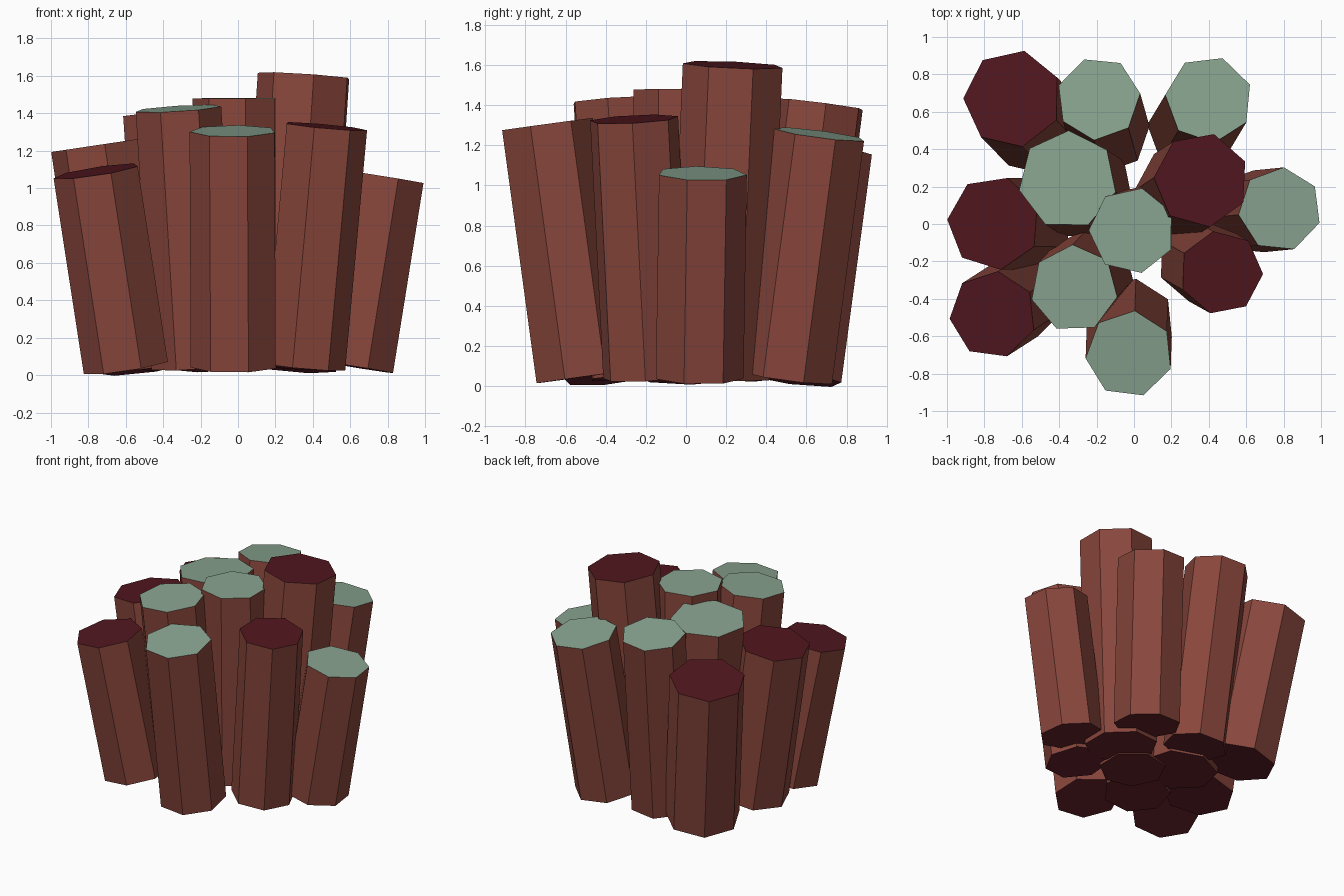
import bpy, bmesh
from math import radians, cos, sin, pi
from mathutils import Vector

if "Cube" in bpy.data.objects:
    bpy.data.objects.remove(bpy.data.objects["Cube"])

SIDES = 7
BASE_Z = 0.045   # height of every column's base centre
SPLAY = 0.26     # outward lean per unit of distance from the middle


def material(name, rgb):
    m = bpy.data.materials.new(name)
    m.diffuse_color = (*rgb, 1)
    m.use_nodes = True
    m.node_tree.nodes["Principled BSDF"].inputs["Base Color"].default_value = m.diffuse_color
    return m


ROCK = material("red_rock", (0.25, 0.062, 0.045))
BASE = material("dark_red_base", (0.13, 0.016, 0.024))
DARK = material("dark_top", (0.08, 0.008, 0.013))
GREEN = material("lichen_top", (0.25, 0.37, 0.28))


def column(name, x, y, top_z, radius, phase, cap):
    """Seven-sided prism leaning away from the middle, ends square to its axis."""
    top = Vector((x, y, top_z))
    shrink = 1 / (1 + SPLAY * (top_z - BASE_Z))
    bottom = Vector((x * shrink, y * shrink, BASE_Z))
    turn = Vector((0, 0, 1)).rotation_difference((top - bottom).normalized())
    ring = []
    for i in range(SIDES):
        a = radians(phase) + 2 * pi * i / SIDES
        ring.append(turn @ Vector((radius * cos(a), radius * sin(a), 0)))

    bm = bmesh.new()
    low = [bm.verts.new(bottom + p) for p in ring]
    high = [bm.verts.new(top + p) for p in ring]
    for i in range(SIDES):
        j = (i + 1) % SIDES
        bm.faces.new((low[i], low[j], high[j], high[i]))
    bm.faces.new(high).material_index = 1
    bm.faces.new(low[::-1]).material_index = 2

    mesh = bpy.data.meshes.new(name)
    bm.to_mesh(mesh)
    bm.free()
    for m in (ROCK, cap, BASE):
        mesh.materials.append(m)
    bpy.context.collection.objects.link(bpy.data.objects.new(name, mesh))


# Columns: top centre x, y, z, radius, rotation in degrees, cap
COLUMNS = {
    "back_left": (-0.65, 0.67, 1.18, 0.265, 25, DARK),
    "back_middle": (-0.19, 0.67, 1.405, 0.225, 7, GREEN),
    "back_right": (0.40, 0.666, 1.255, 0.235, 20, GREEN),
    "inner_left": (-0.355, 0.235, 1.40, 0.265, -14, GREEN),
    "tallest": (0.36, 0.235, 1.60, 0.255, 23, DARK),
    "right": (0.78, 0.078, 1.06, 0.226, 33, GREEN),
    "centre": (-0.01, -0.035, 1.48, 0.232, -26, GREEN),
    "left": (-0.75, 0.005, 1.23, 0.252, -30, DARK),
    "inner_front": (-0.32, -0.345, 1.425, 0.235, -11, GREEN),
    "front_right": (0.466, -0.26, 1.33, 0.225, -2, DARK),
    "front_left": (-0.755, -0.485, 1.09, 0.235, -20, DARK),
    "front": (-0.025, -0.695, 1.305, 0.235, -20, GREEN),
}
for part, values in COLUMNS.items():
    column(part + "_column", *values)
